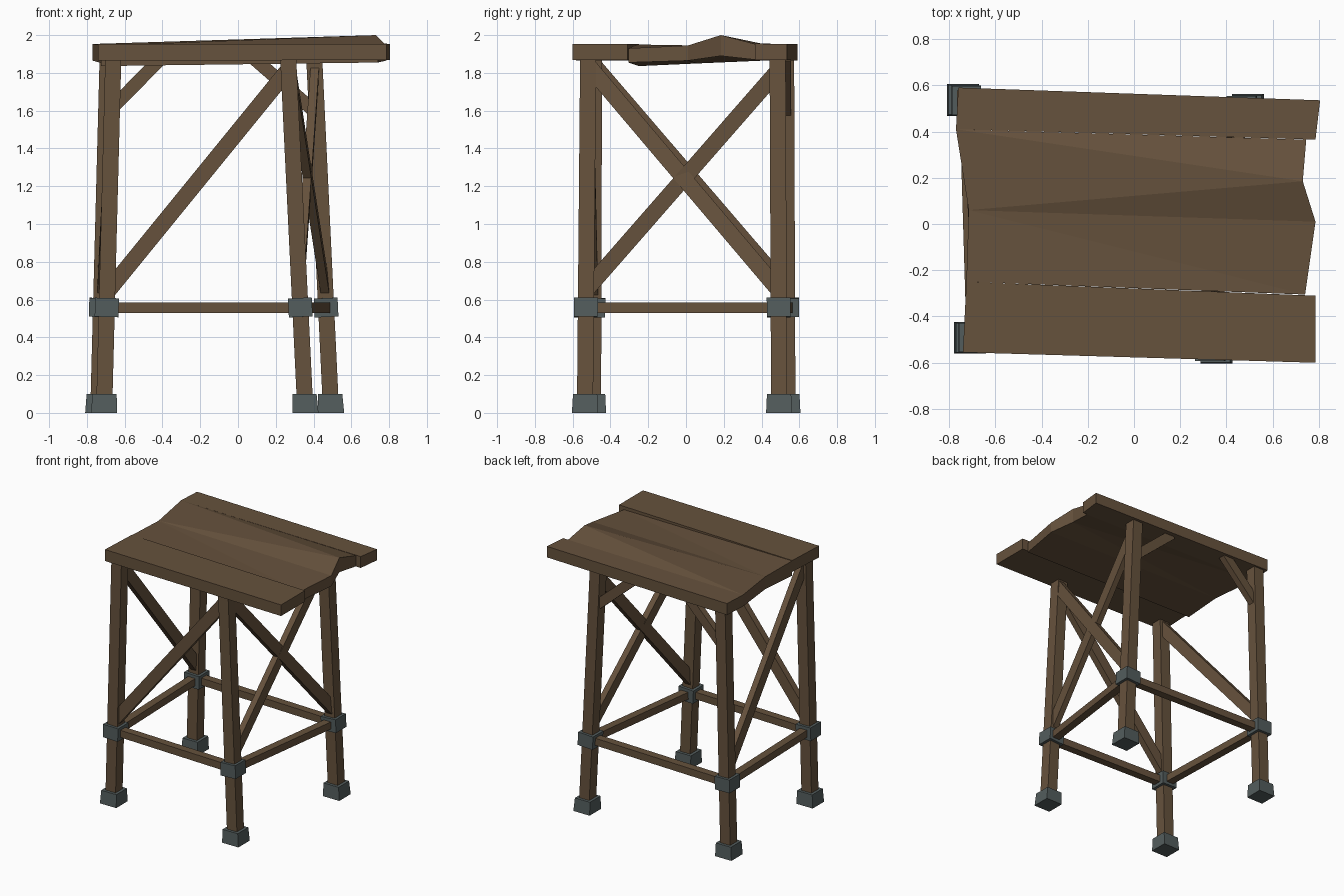
import bpy
from mathutils import Vector

if "Cube" in bpy.data.objects:
    bpy.data.objects.remove(bpy.data.objects["Cube"])


def material(name, col):
    m = bpy.data.materials.new(name)
    m.diffuse_color = (*col, 1)
    m.use_nodes = True
    m.node_tree.nodes["Principled BSDF"].inputs["Base Color"].default_value = m.diffuse_color
    return m


WOOD = material("brown wood", (0.133, 0.084, 0.046))
METAL = material("dark grey iron", (0.086, 0.108, 0.108))


def mesh(name, verts, faces, mat):
    me = bpy.data.meshes.new(name)
    me.from_pydata([tuple(v) for v in verts], [], faces)
    me.materials.append(mat)
    ob = bpy.data.objects.new(name, me)
    bpy.context.collection.objects.link(ob)
    return ob


BOX = [(3, 2, 1, 0), (4, 5, 6, 7), (0, 1, 5, 4), (1, 2, 6, 5), (2, 3, 7, 6), (3, 0, 4, 7)]
SQ = [(-1, -1), (1, -1), (1, 1), (-1, 1)]


def beam(name, a, b, width, depth, normal, mat=WOOD):
    """Square-cut bar from a to b; depth is measured along the normal."""
    a, b, n = Vector(a), Vector(b), Vector(normal)
    d = (b - a).normalized()
    n = (n - d * n.dot(d)).normalized()
    s = n.cross(d)
    verts = [p + n * (i * depth / 2) + s * (j * width / 2) for p in (a, b) for i, j in SQ]
    return mesh(name, verts, BOX, mat)


def post(name, a, b, wa, wb, mat):
    """Leaning post with level ends."""
    verts = [Vector(p) + Vector((i * w / 2, j * w / 2, 0))
             for p, w in ((a, wa), (b, wb)) for i, j in SQ]
    return mesh(name, verts, BOX, mat)


# Legs: centre line at the ground and under the top
LEGS = {
    "front_left": ((-0.709, -0.492, 0), (-0.66, -0.487, 1.89)),
    "front_right": ((0.357, -0.535, 0), (0.265, -0.518, 1.89)),
    "back_right": ((0.493, 0.493, 0), (0.403, 0.485, 1.89)),
    "back_left": ((-0.74, 0.537, 0), (-0.69, 0.53, 1.89)),
}


def on_leg(key, z):
    a, b = map(Vector, LEGS[key])
    return a.lerp(b, z / 1.89)


for key, (a, b) in LEGS.items():
    post(key + "_leg", on_leg(key, 0.01), b, 0.085, 0.085, WOOD)
    post(key + "_foot", a, on_leg(key, 0.1), 0.138, 0.128, METAL)
    beam(key + "_collar", on_leg(key, 0.508), on_leg(key, 0.608), 0.126, 0.126, (1, 0, 0), METAL)

# Lower rails between the collars
names = list(LEGS)
for i, key in enumerate(names):
    beam(key + "_rail", on_leg(key, 0.557), on_leg(names[(i + 1) % 4], 0.557), 0.06, 0.055, (0, 0, 1))

# Diagonal braces
X, Y = (1, 0, 0), (0, 1, 0)
beam("front_brace", on_leg("front_left", 0.64), on_leg("front_right", 1.82), 0.085, 0.05, Y)
beam("right_brace_outer", on_leg("front_right", 1.84) + Vector((0.01, 0, 0)),
     on_leg("back_right", 0.65), 0.085, 0.045, X)
beam("right_brace_inner", on_leg("back_right", 1.81), on_leg("front_right", 0.65), 0.085, 0.045, X)
beam("left_brace", on_leg("front_left", 1.84), on_leg("back_left", 0.65), 0.085, 0.045, X)

# Short knee braces at the back
beam("left_knee_brace", (-0.68, 0.53, 1.60), (-0.40, 0.53, 1.885), 0.07, 0.05, Y)
beam("right_knee_brace", (0.39, 0.49, 1.61), (0.08, 0.50, 1.88), 0.07, 0.05, Y)


# Top boards: rows of (x, y, top z, bottom z), left end and right end listed back to front
def board(name, left, right, tris):
    rim = left + right[::-1]
    n = len(rim)
    verts = [(x, y, t) for x, y, t, b in rim] + [(x, y, b) for x, y, t, b in rim]
    faces = [tuple(f) for f in tris] + [tuple(i + n for i in reversed(f)) for f in tris]
    faces += [(i, i + n, (i + 1) % n + n, (i + 1) % n) for i in range(n)]
    return mesh(name, verts, faces, WOOD)


board("front_plank",
      [(-0.725, -0.25, 1.953, 1.865), (-0.74, -0.555, 1.953, 1.865)],
      [(0.785, -0.31, 1.953, 1.868), (0.785, -0.60, 1.953, 1.868)],
      [(0, 1, 2, 3)])
board("back_plank",
      [(-0.76, 0.59, 1.953, 1.865), (-0.77, 0.41, 1.953, 1.865)],
      [(0.805, 0.535, 1.952, 1.868), (0.785, 0.365, 1.955, 1.868)],
      [(0, 1, 2, 3)])
board("warped_middle_planks",
      [(-0.77, 0.41, 1.953, 1.865), (-0.715, 0.06, 1.945, 1.85), (-0.725, -0.25, 1.95, 1.836)],
      [(0.745, 0.365, 1.953, 1.87), (0.73, 0.185, 2.0, 1.89),
       (0.785, 0.01, 1.945, 1.865), (0.74, -0.305, 1.93, 1.855)],
      [(0, 5, 6), (0, 1, 5), (1, 4, 5), (1, 3, 4), (1, 2, 3)])
